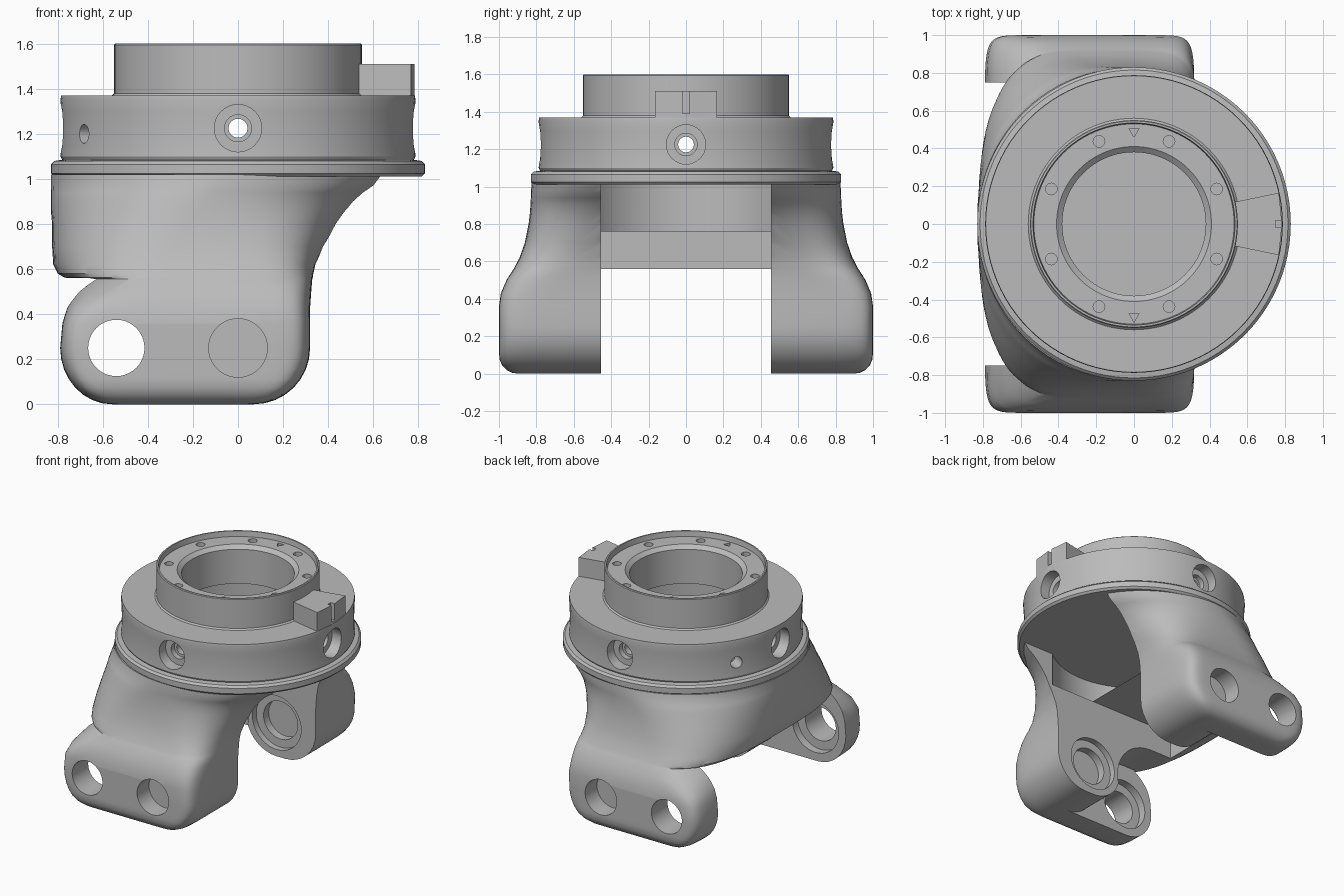
import bpy, bmesh, math
from mathutils import Matrix, Vector

if "Cube" in bpy.data.objects:
    bpy.data.objects.remove(bpy.data.objects["Cube"])

metal = bpy.data.materials.new("plain_grey")
metal.use_nodes = True
GREY = (0.5, 0.5, 0.5, 1)
metal.diffuse_color = GREY
metal.node_tree.nodes["Principled BSDF"].inputs["Base Color"].default_value = GREY


def make_object(name, bm):
    bmesh.ops.recalc_face_normals(bm, faces=bm.faces[:])
    mesh = bpy.data.meshes.new(name)
    bm.to_mesh(mesh)
    bm.free()
    mesh.materials.append(metal)
    obj = bpy.data.objects.new(name, mesh)
    bpy.context.collection.objects.link(obj)
    return obj


def loft(name, rings):
    """Skin a stack of closed rings and cap both ends."""
    bm = bmesh.new()
    rows = [[bm.verts.new(p) for p in ring] for ring in rings]
    n = len(rows[0])
    for a, b in zip(rows, rows[1:]):
        for i in range(n):
            j = (i + 1) % n
            bm.faces.new((a[i], a[j], b[j], b[i]))
    bm.faces.new(rows[0][::-1])
    bm.faces.new(rows[-1])
    return make_object(name, bm)


def lathe(name, profile, steps=96):
    return loft(name, [[(r * math.cos(math.tau * i / steps), r * math.sin(math.tau * i / steps), z)
                        for i in range(steps)] for r, z in profile])


def rod(start, end, radius, sides=32):
    start, end = Vector(start), Vector(end)
    axis = end - start
    bm = bmesh.new()
    turn = axis.to_track_quat("Z", "Y").to_matrix().to_4x4()
    bmesh.ops.create_cone(bm, cap_ends=True, segments=sides, radius1=radius, radius2=radius,
                          depth=axis.length, matrix=Matrix.Translation((start + end) / 2) @ turn)
    return make_object("cutter", bm)


def box(x0, x1, y0, y1, z0, z1):
    return loft("cutter", [[(x0, y0, z), (x1, y0, z), (x1, y1, z), (x0, y1, z)] for z in (z0, z1)])


def combine(target, tool, operation="DIFFERENCE"):
    tool.hide_render = True
    mod = target.modifiers.new("cut", "BOOLEAN")
    mod.operation, mod.solver, mod.object = operation, "EXACT", tool
    bpy.context.view_layer.objects.active = target
    bpy.ops.object.modifier_apply(modifier=mod.name)
    bpy.data.objects.remove(tool)


def smooth(obj, angle=32):
    bpy.ops.object.select_all(action="DESELECT")
    obj.select_set(True)
    bpy.context.view_layer.objects.active = obj
    bpy.ops.object.shade_smooth_by_angle(angle=math.radians(angle))


# Forked body: rounded feet that flow up into the round collar
# (height, rear x, front x, half width, rear squareness, front squareness)
PIN_X, LUG_X, PIN_Z, ROUND = 0.0, -0.54, 0.25, 0.25
sections = []
for k in range(9):
    a = math.pi / 2 * k / 8
    z = ROUND * (1 - math.cos(a))
    spread = ROUND * math.sin(a)
    edge = max(0, 0.1 - z)
    half_y = 0.9 + math.sqrt(max(0, 0.01 - edge ** 2))
    sections.append((z, LUG_X - 0.02 - spread * 0.92, 0.07 + spread, half_y, 14, 14))
sections += [
    (0.36, -0.78, 0.32, 1.0, 14, 14), (0.43, -0.76, 0.32, 0.99, 10, 12),
    (0.5, -0.725, 0.325, 0.96, 6, 10), (0.555, -0.69, 0.33, 0.925, 4.2, 8),
    (0.562, -0.77, 0.332, 0.92, 3.4, 7.7), (0.58, -0.8, 0.335, 0.911, 3.2, 7.2),
    (0.62, -0.82, 0.345, 0.89, 3, 6), (0.7, -0.825, 0.385, 0.862, 2.8, 4.5),
    (0.8, -0.825, 0.46, 0.842, 2.5, 3.3), (0.85, -0.83, 0.51, 0.836, 2.3, 2.9),
    (0.9, -0.83, 0.577, 0.832, 2.2, 2.5), (0.94, -0.83, 0.637, 0.83, 2.1, 2.35),
    (0.97, -0.83, 0.7, 0.83, 2, 2.2), (1.02, -0.83, 0.77, 0.825, 2, 2)]


def rounded_section(z, x0, x1, half_y, rear, front, steps=96):
    ring = []
    for i in range(steps):
        t = math.tau * (i + 0.5) / steps
        c, s = math.cos(t), math.sin(t)
        power = 2 / (front if c > 0 else rear)
        x = math.copysign(abs(c) ** power, c)
        y = math.copysign(abs(s) ** power, s)
        ring.append(((x0 + x1) / 2 + x * (x1 - x0) / 2, y * half_y, z))
    return ring


fork = loft("fork_body", [rounded_section(*s) for s in sections])

# Open channel between the feet, leaving a rear bridge under a round hollow
INNER = 0.455
combine(fork, box(-2, 2, -INNER, INNER, -1, 0.56))
combine(fork, box(-0.72, 2, -INNER, INNER, 0.5, 0.76))
combine(fork, rod((0, 0, 0.76), (0, 0, 1.1), 0.59, 96))
combine(fork, box(0, 2, -INNER, INNER, 0.7, 1.06))

for side in (-1, 1):
    def bore(x, y0, y1, radius):
        combine(fork, rod((x, side * y0, PIN_Z), (x, side * y1, PIN_Z), radius, 40))
    # thin rear lug with a counterbored through hole
    bore(LUG_X, 0.4, 0.75, 0.31)
    low, high = sorted((side * 0.4, side * 0.75))
    combine(fork, box(-2, LUG_X, low, high, -1, 0.56))
    # round off the pin boss below and behind
    relief = box(-2, PIN_X, low, high, -1, PIN_Z)
    combine(relief, rod((PIN_X, -1, PIN_Z), (PIN_X, 1, PIN_Z), ROUND, 64))
    combine(fork, relief)
    bore(LUG_X, 0.7, 0.81, 0.19)
    bore(LUG_X, 0.7, 1.2, 0.125)
    # pin boss with blind recesses on both faces
    bore(PIN_X, 0.86, 1.2, 0.13)
    bore(PIN_X, 0.4, 0.5, 0.2)
    bore(PIN_X, 0.4, 0.56, 0.14)
smooth(fork)

# Round collar: flange, drum, neck and stepped central bore
collar = lathe("collar", [
    (0.01, 1.01), (0.815, 1.01), (0.83, 1.025), (0.83, 1.065), (0.815, 1.08), (0.78, 1.085),
    (0.788, 1.1), (0.784, 1.14), (0.783, 1.22), (0.784, 1.3), (0.788, 1.35), (0.785, 1.37),
    (0.56, 1.37), (0.55, 1.38), (0.55, 1.595), (0.545, 1.6), (0.535, 1.6), (0.53, 1.56),
    (0.41, 1.56), (0.38, 1.535), (0.38, 1.28), (0.5, 1.28), (0.5, 1.05), (0.01, 1.05)])

# Wedge key on the drum with a small notch
key = loft("key", [[(0.5, -0.11, z), (0.767, -0.165, z), (0.784, 0, z), (0.767, 0.165, z), (0.5, 0.11, z)]
                   for z in (1.362, 1.51)])
combine(key, rod((0, 0, 1.2), (0, 0, 1.6), 0.535, 96))
combine(collar, key, "UNION")
combine(collar, box(0.75, 0.9, -0.018, 0.018, 1.39, 1.6))

# Radial screw ports and two small side ports
for k in range(4):
    d = Vector((math.cos(k * math.pi / 2), math.sin(k * math.pi / 2), 0))
    up = Vector((0, 0, 1.225))
    combine(collar, rod(d * 0.7 + up, d * 0.95 + up, 0.105))
    combine(collar, rod(d * 0.66 + up, d * 0.95 + up, 0.06))
    combine(collar, rod(d * 0.4 + up, d * 0.95 + up, 0.042))
for side in (-1, 1):
    d = Vector((-0.873, 0.488 * side, 0))
    up = Vector((0, 0, 1.2))
    combine(collar, rod(d * 0.68 + up, d * 0.95 + up, 0.042))

# Screw holes around the neck rim
for k in range(4):
    for offset in (-22, 22):
        a = math.radians(45 + 90 * k + offset)
        p = Vector((0.475 * math.cos(a), 0.475 * math.sin(a), 0))
        combine(collar, rod(p + Vector((0, 0, 1.46)), p + Vector((0, 0, 1.7)), 0.031, 12))
for side in (-1, 1):
    combine(collar, rod((0, side * 0.49, 1.5), (0, side * 0.49, 1.7), 0.03, 3))
smooth(collar, 28)
